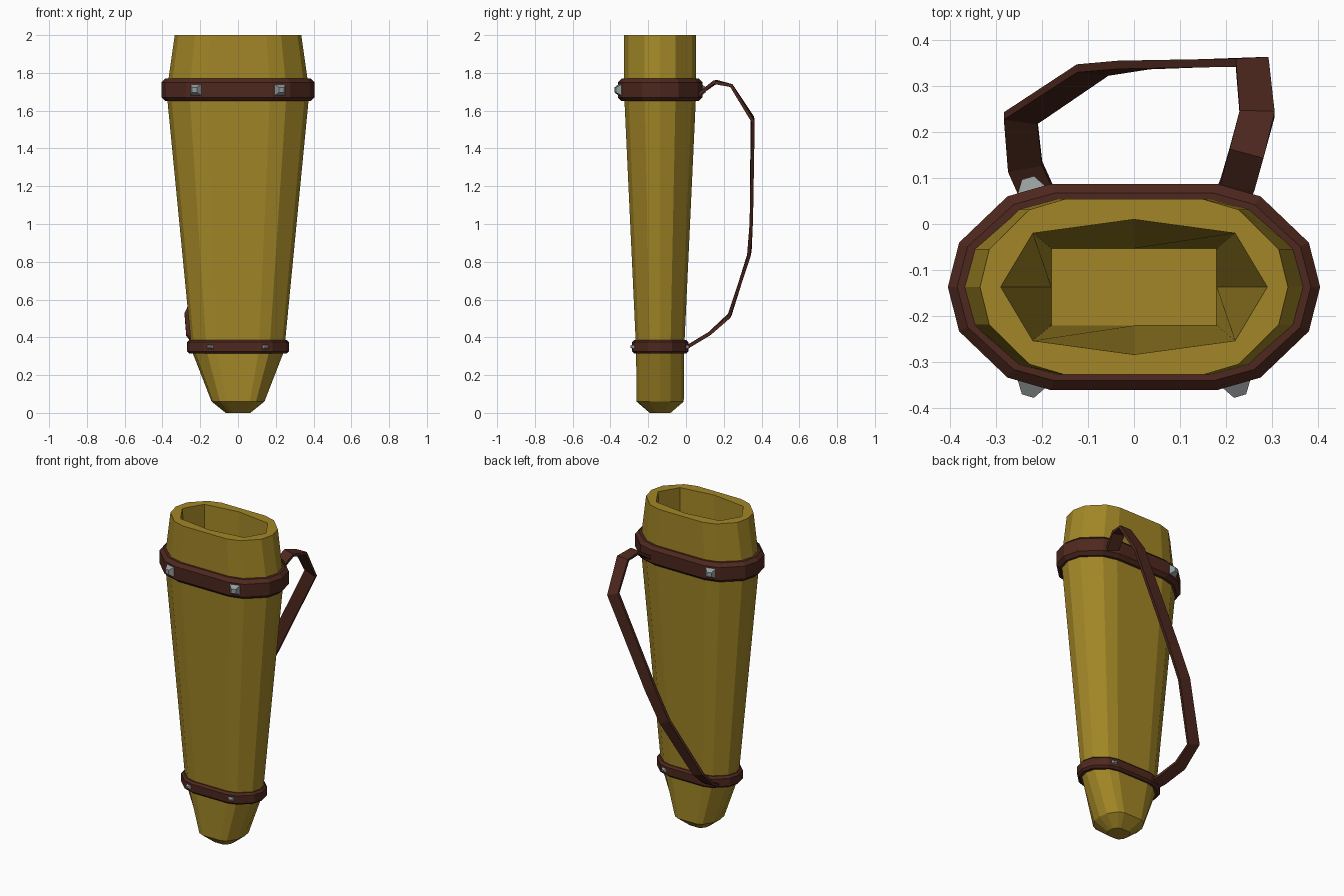
import bpy, bmesh, math
from mathutils import Vector, Matrix

if "Cube" in bpy.data.objects:
    bpy.data.objects.remove(bpy.data.objects["Cube"])

CY = -0.137  # depth centre of the quiver body


def material(name, rgb):
    m = bpy.data.materials.new(name)
    m.diffuse_color = (*rgb, 1)
    m.use_nodes = True
    m.node_tree.nodes["Principled BSDF"].inputs["Base Color"].default_value = m.diffuse_color
    return m


LEATHER = material("tan_leather", (0.36, 0.24, 0.02))
BROWN = material("brown_leather", (0.075, 0.021, 0.013))
METAL = material("grey_metal", (0.3, 0.33, 0.33))

# Fourteen-sided cross-section, mirrored from one quarter
QUARTER = [(1, 0), (0.94, 0.43), (0.68, 0.88), (0.45, 1)]
HALF = QUARTER + [(-x, y) for x, y in reversed(QUARTER)]
OVAL = HALF + [(x, -y) for x, y in reversed(HALF[1:-1])]


def finish(name, bm, mat):
    bmesh.ops.recalc_face_normals(bm, faces=bm.faces)
    mesh = bpy.data.meshes.new(name)
    bm.to_mesh(mesh)
    bm.free()
    mesh.materials.append(mat)
    ob = bpy.data.objects.new(name, mesh)
    bpy.context.collection.objects.link(ob)
    return ob


def ring(bm, section, hx, hy, z):
    return [bm.verts.new((x * hx, CY + y * hy, z)) for x, y in section]


def bridge(bm, a, b):
    n = len(a)
    for i in range(n):
        bm.faces.new((a[i], a[(i + 1) % n], b[(i + 1) % n], b[i]))


# Tapered body with a pocket opening at the top
bm = bmesh.new()
levels = [(0.065, 0.055, 0), (0.14, 0.125, 0.06), (0.245, 0.127, 0.33),
          (0.378, 0.191, 1.7), (0.335, 0.191, 2)]
rings = [ring(bm, OVAL, *lv) for lv in levels]
for a, b in zip(rings, rings[1:]):
    bridge(bm, a, b)
bm.faces.new(rings[0])
mouth_shape = [(0.29, 0), (0.22, 0.117), (0, 0.147), (-0.22, 0.117),
               (-0.29, 0), (-0.22, -0.117), (0, -0.147), (0.22, -0.117)]
floor_shape = [(0.18, 0), (0.18, 0.084), (0, 0.084), (-0.18, 0.084),
               (-0.18, 0), (-0.18, -0.084), (0, -0.084), (0.18, -0.084)]
mouth = ring(bm, mouth_shape, 1, 1, 2)
floor = ring(bm, floor_shape, 1, 1, 0.35)
bridge(bm, mouth, floor)
bm.faces.new(floor)
rim = [bm.edges.get((r[i - 1], r[i])) for r in (rings[-1], mouth) for i in range(len(r))]
bmesh.ops.triangle_fill(bm, edges=rim, use_beauty=True, normal=(0, 0, 1))
finish("quiver_body", bm, LEATHER)


# Bevelled bands around the body
def band(name, hx, hy, z, half_h, bevel, depth):
    bm = bmesh.new()
    prof = [(depth, -half_h), (bevel, -half_h), (0, bevel - half_h),
            (0, half_h - bevel), (bevel, half_h), (depth, half_h)]
    loops = [ring(bm, OVAL, hx - d, hy - d, z + dz) for d, dz in prof]
    for i in range(len(loops)):
        bridge(bm, loops[i - 1], loops[i])
    finish(name, bm, BROWN)


band("upper_band", 0.405, 0.224, 1.71, 0.06, 0.02, 0.045)
band("lower_band", 0.27, 0.149, 0.35, 0.036, 0.012, 0.035)


# Pyramid studs sitting on the angled band faces
def stud(name, x, hy, z, sx, sz, depth, side):
    bm = bmesh.new()
    bmesh.ops.create_cone(bm, cap_ends=True, segments=4, radius1=0.7071,
                          radius2=0.27, depth=1,
                          matrix=Matrix.Rotation(math.pi / 4, 4, 'Z'))
    if abs(bm.verts[:][0].co.x) < 0.1:
        bmesh.ops.rotate(bm, verts=bm.verts, matrix=Matrix.Rotation(math.pi / 4, 3, 'Z'))
    bmesh.ops.scale(bm, vec=(sx, sz, depth), verts=bm.verts)
    out = Vector((math.copysign(0.28, x), side * 0.96, 0)).normalized()
    up = Vector((0, 0, 1))
    rot = Matrix((up.cross(out), up, out)).transposed().to_4x4()
    pos = Vector((x, CY + side * 0.94 * hy, z)) + out * depth * 0.3
    bm.transform(Matrix.Translation(pos) @ rot)
    finish(name, bm, METAL)


for tag, x, side in (("front_left", -1, -1), ("front_right", 1, -1), ("back_left", -1, 1)):
    stud("upper_stud_" + tag, x * 0.223, 0.224, 1.71, 0.072, 0.07, 0.035, side)
for tag, x, side in (("front_left", -1, -1), ("front_right", 1, -1), ("back_right", 1, 1)):
    stud("lower_stud_" + tag, x * 0.146, 0.149, 0.35, 0.045, 0.026, 0.02, side)

# Carrying strap: flat ribbon swept along a path behind the body
path = [Vector(p) for p in (
    (0.21, 0.05, 1.67), (0.225, 0.085, 1.7), (0.245, 0.155, 1.752),
    (0.268, 0.24, 1.733), (0.257, 0.353, 1.555), (0.0, 0.346, 1.02),
    (-0.09, 0.335, 0.84), (-0.247, 0.23, 0.515), (-0.237, 0.125, 0.42),
    (-0.19, 0.02, 0.357), (-0.17, -0.02, 0.34))]
bm = bmesh.new()
sections = []
for i, p in enumerate(path):
    t = (path[min(i + 1, len(path) - 1)] - path[max(i - 1, 0)]).normalized()
    w = Vector((1, 0, 0))
    w = (w - t * w.dot(t)).normalized()
    n = t.cross(w) * 0.009
    w = w * 0.038
    sections.append([bm.verts.new(p + a) for a in (w + n, n - w, -w - n, w - n)])
for a, b in zip(sections, sections[1:]):
    bridge(bm, a, b)
bm.faces.new(sections[0])
bm.faces.new(sections[-1])
finish("carrying_strap", bm, BROWN)
